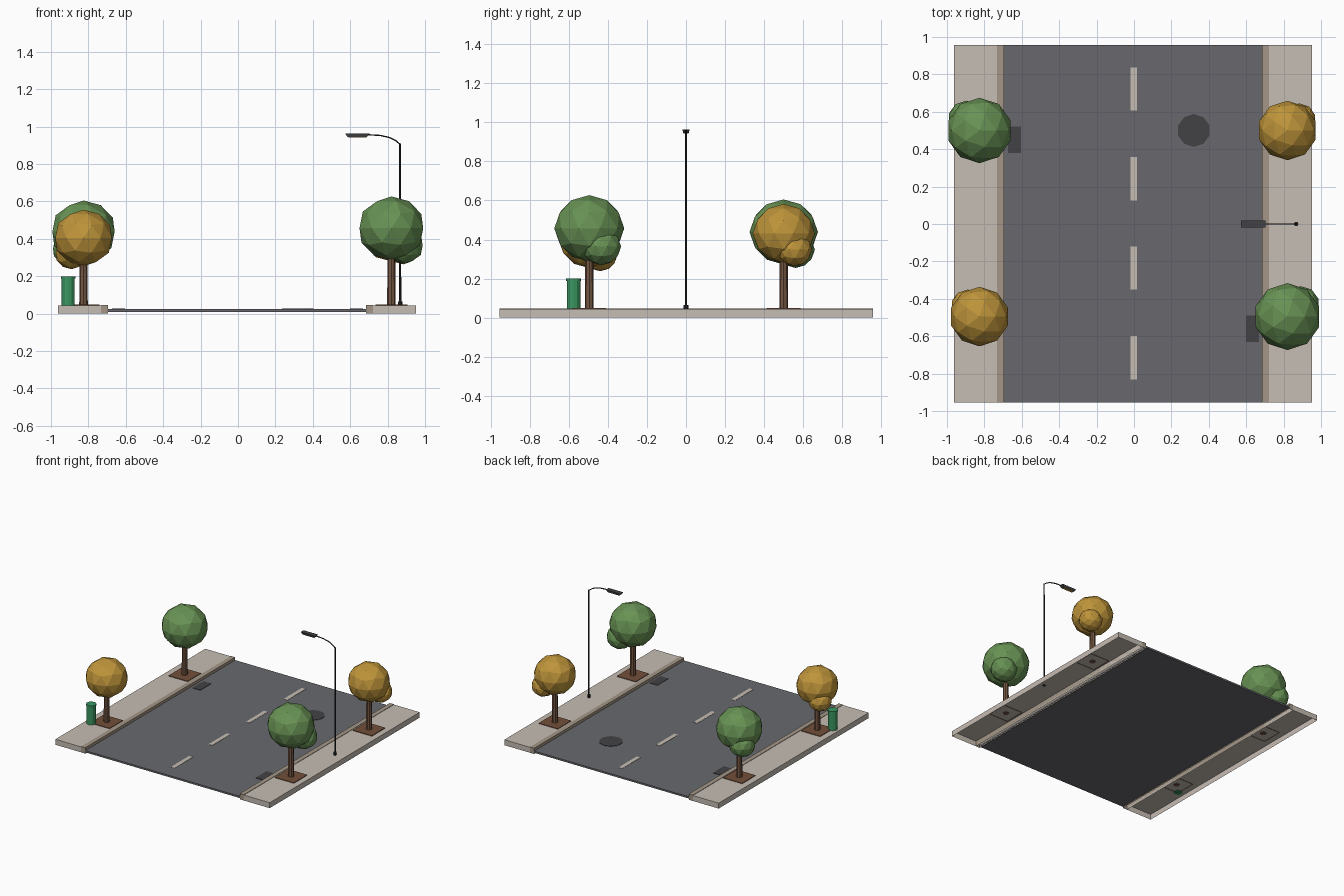
import bpy, bmesh, math
from mathutils import Matrix, Vector

if "Cube" in bpy.data.objects:
    bpy.data.objects.remove(bpy.data.objects["Cube"])


def material(name, r, g, b):
    m = bpy.data.materials.new(name)
    m.diffuse_color = [((c / 255 + 0.055) / 1.055) ** 2.4 for c in (r, g, b)] + [1]
    m.use_nodes = True
    m.node_tree.nodes["Principled BSDF"].inputs["Base Color"].default_value = m.diffuse_color
    return m


ASPHALT = material("asphalt", 104, 105, 109)
PAVING = material("pale paving", 198, 189, 179)
CURB = material("curb stone", 163, 150, 134)
IRON = material("dark iron", 66, 66, 70)
POLE = material("black metal", 44, 42, 44)
BARK = material("bark", 116, 86, 66)
SOIL = material("soil", 114, 80, 58)
GREEN = material("green leaves", 104, 146, 84)
AMBER = material("amber leaves", 190, 148, 58)
BIN = material("bin green", 58, 150, 96)


def finish(bm, name, mat):
    mesh = bpy.data.meshes.new(name)
    bm.to_mesh(mesh)
    bm.free()
    mesh.materials.append(mat)
    ob = bpy.data.objects.new(name, mesh)
    bpy.context.collection.objects.link(ob)
    return ob


def box(name, mat, x0, x1, y0, y1, z0, z1, open_bottom=False, taper=1.0):
    bm = bmesh.new()
    bmesh.ops.create_cube(bm, size=1)
    if open_bottom:
        low = [f for f in bm.faces if f.calc_center_median().z < -0.4]
        bmesh.ops.delete(bm, geom=low, context='FACES')
    mid = Vector(((x0 + x1) / 2, (y0 + y1) / 2, (z0 + z1) / 2))
    for v in bm.verts:
        k = taper if v.co.z < 0 else 1
        v.co = Vector((v.co.x * (x1 - x0) * k, v.co.y * (y1 - y0) * k, v.co.z * (z1 - z0))) + mid
    return finish(bm, name, mat)


def cylinder(name, mat, x, y, z0, z1, r0, r1=None, sides=8):
    bm = bmesh.new()
    bmesh.ops.create_cone(bm, cap_ends=True, segments=sides, radius1=r0,
                          radius2=r0 if r1 is None else r1, depth=z1 - z0,
                          matrix=Matrix.Translation((x, y, (z0 + z1) / 2)))
    return finish(bm, name, mat)


# Road and lane dashes
Y0, Y1 = -0.955, 0.957
box("road", ASPHALT, -0.697, 0.687, Y0, Y1, 0.01, 0.024)
for y in (0.722, 0.241, -0.235, -0.715):
    box("lane_dash", PAVING, -0.018, 0.016, y - 0.116, y + 0.116, 0.023, 0.026)

# Manhole cover and drains
cylinder("manhole_cover", IRON, 0.32, 0.5, 0.023, 0.027, 0.088, sides=10)
box("drain_left", IRON, -0.674, -0.604, 0.38, 0.52, 0.023, 0.027)
box("drain_right", IRON, 0.598, 0.668, -0.63, -0.49, 0.023, 0.027)

# Sidewalks and curbs, hollow underneath
for side, a, b, c in (("left", -0.962, -0.732, -0.695), ("right", 0.952, 0.722, 0.685)):
    box("sidewalk_" + side, PAVING, min(a, b), max(a, b), Y0, Y1, 0, 0.044, True)
    box("curb_" + side, CURB, min(b, c), max(b, c), Y0, Y1, 0, 0.047, True)


# Trees: pit, trunk, main crown and a smaller low clump on the outer side
def tree(label, mat, x, y, top, r):
    side = math.copysign(1, x)
    rz = r * 0.95
    zc = top - rz
    box("tree_pit_" + label, SOIL, x - 0.085, x + 0.085, y - 0.085, y + 0.085, 0.041, 0.049, True)
    cylinder("trunk_" + label, BARK, x, y, 0.04, zc, 0.023, 0.019)
    blobs = (("crown_", (x, y, zc), r),
             ("clump_", (x + side * r * 0.4, y + r * 0.35, zc - r * 0.52), r * 0.56))
    for part, pos, rad in blobs:
        bm = bmesh.new()
        bmesh.ops.create_icosphere(bm, subdivisions=2, radius=rad,
                                   matrix=Matrix.Translation(pos) @ Matrix.Diagonal((1, 1, 0.95, 1)))
        finish(bm, part + label, mat)


tree("back_left", GREEN, -0.826, 0.5, 0.605, 0.175)
tree("back_right", AMBER, 0.82, 0.5, 0.582, 0.159)
tree("front_left", AMBER, -0.826, -0.495, 0.556, 0.159)
tree("front_right", GREEN, 0.82, -0.495, 0.627, 0.179)

# Litter bin
cylinder("bin_body", BIN, -0.908, -0.575, 0.043, 0.19, 0.035, sides=12)
cylinder("bin_lid", BIN, -0.908, -0.575, 0.187, 0.2, 0.038, sides=12)

# Street lamp
LX = 0.867
cylinder("lamp_base", POLE, LX, 0, 0.04, 0.066, 0.012)
cylinder("lamp_pole", POLE, LX, 0, 0.04, 0.91, 0.006, 0.005)
curve = bpy.data.curves.new("lamp_arm", 'CURVE')
curve.dimensions = '3D'
curve.bevel_depth = 0.004
curve.bevel_resolution = 1
path = [(LX, 0.905), (0.845, 0.924), (0.81, 0.942), (0.76, 0.953), (0.69, 0.957)]
spline = curve.splines.new('POLY')
spline.points.add(len(path) - 1)
for p, (px, pz) in zip(spline.points, path):
    p.co = (px, 0, pz, 1)
curve.materials.append(POLE)
bpy.context.collection.objects.link(bpy.data.objects.new("lamp_arm", curve))
box("lamp_head", IRON, 0.573, 0.703, -0.018, 0.018, 0.945, 0.963, taper=0.8)
box("lamp_lens", AMBER, 0.59, 0.686, -0.012, 0.012, 0.943, 0.947)
